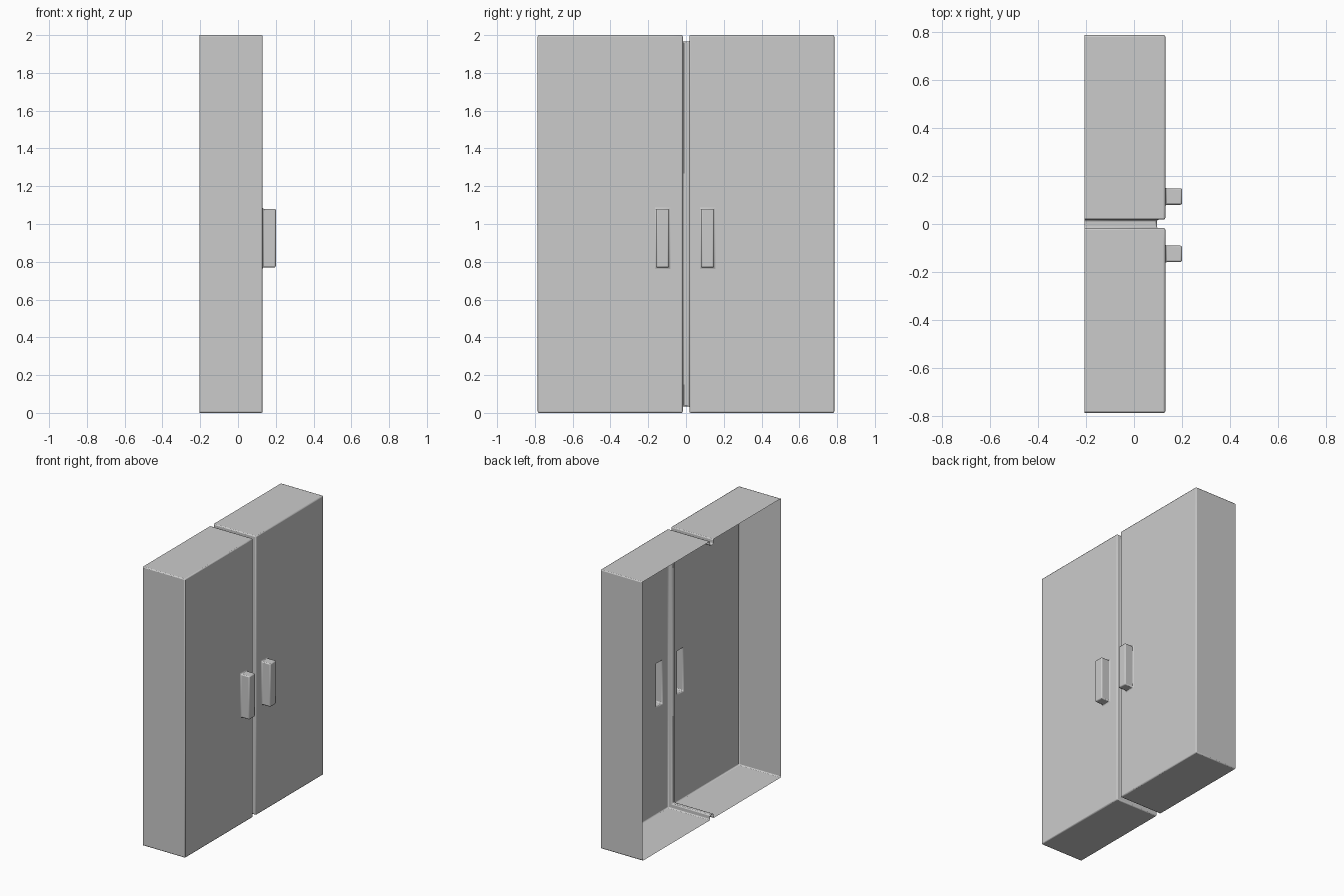
import bpy, bmesh

if "Cube" in bpy.data.objects:
    bpy.data.objects.remove(bpy.data.objects["Cube"])

BACK, FRONT, HANDLE = -0.205, 0.13, 0.2
HALF_WIDTH, HEIGHT = 0.785, 2.0
INSET = 0.035                      # depth of the seam between the doors
HANDLE_Z = (0.77, 1.08)


def section(bm, y, inset=0.0):
    """Open-backed profile of the cabinet at a given y."""
    f, lo, hi = FRONT - inset, inset, HEIGHT - inset
    pts = [(BACK, lo), (f, lo), (f, HANDLE_Z[0]), (f, HANDLE_Z[1]), (f, hi), (BACK, hi)]
    return [bm.verts.new((x, y, z)) for x, z in pts]


bm = bmesh.new()

# Sweep across the width: left door, recessed seam, right door
stations = [(-HALF_WIDTH, 0), (-0.158, 0), (-0.09, 0), (-0.017, 0), (-0.017, INSET),
            (0.018, INSET), (0.018, 0), (0.08, 0), (0.148, 0), (HALF_WIDTH, 0)]
loops = [section(bm, y, d) for y, d in stations]
handle_faces = []
for i, (a, b) in enumerate(zip(loops, loops[1:])):
    for j in range(len(a) - 1):
        face = bm.faces.new((a[j], a[j + 1], b[j + 1], b[j]))
        if i in (1, 7) and j == 2:
            handle_faces.append(face)

# Outer side panels
bm.faces.new(loops[0])
bm.faces.new(loops[-1])

# Hollow handles pushed out of the doors
for face in bmesh.ops.extrude_discrete_faces(bm, faces=handle_faces)["faces"]:
    for v in face.verts:
        v.co.x = HANDLE

bmesh.ops.recalc_face_normals(bm, faces=bm.faces)
front = max(bm.faces, key=lambda f: f.calc_center_median().x)
if front.normal.x < 0:
    bmesh.ops.reverse_faces(bm, faces=bm.faces)

mesh = bpy.data.meshes.new("cabinet_doors")
bm.to_mesh(mesh)
bm.free()
cabinet = bpy.data.objects.new("cabinet_doors", mesh)
bpy.context.collection.objects.link(cabinet)

# Softened edges
bevel = cabinet.modifiers.new("soft_edges", 'BEVEL')
bevel.width = 0.007
bevel.segments = 2
bevel.limit_method = 'ANGLE'

bpy.context.view_layer.objects.active = cabinet
cabinet.select_set(True)
bpy.ops.object.shade_smooth_by_angle()
